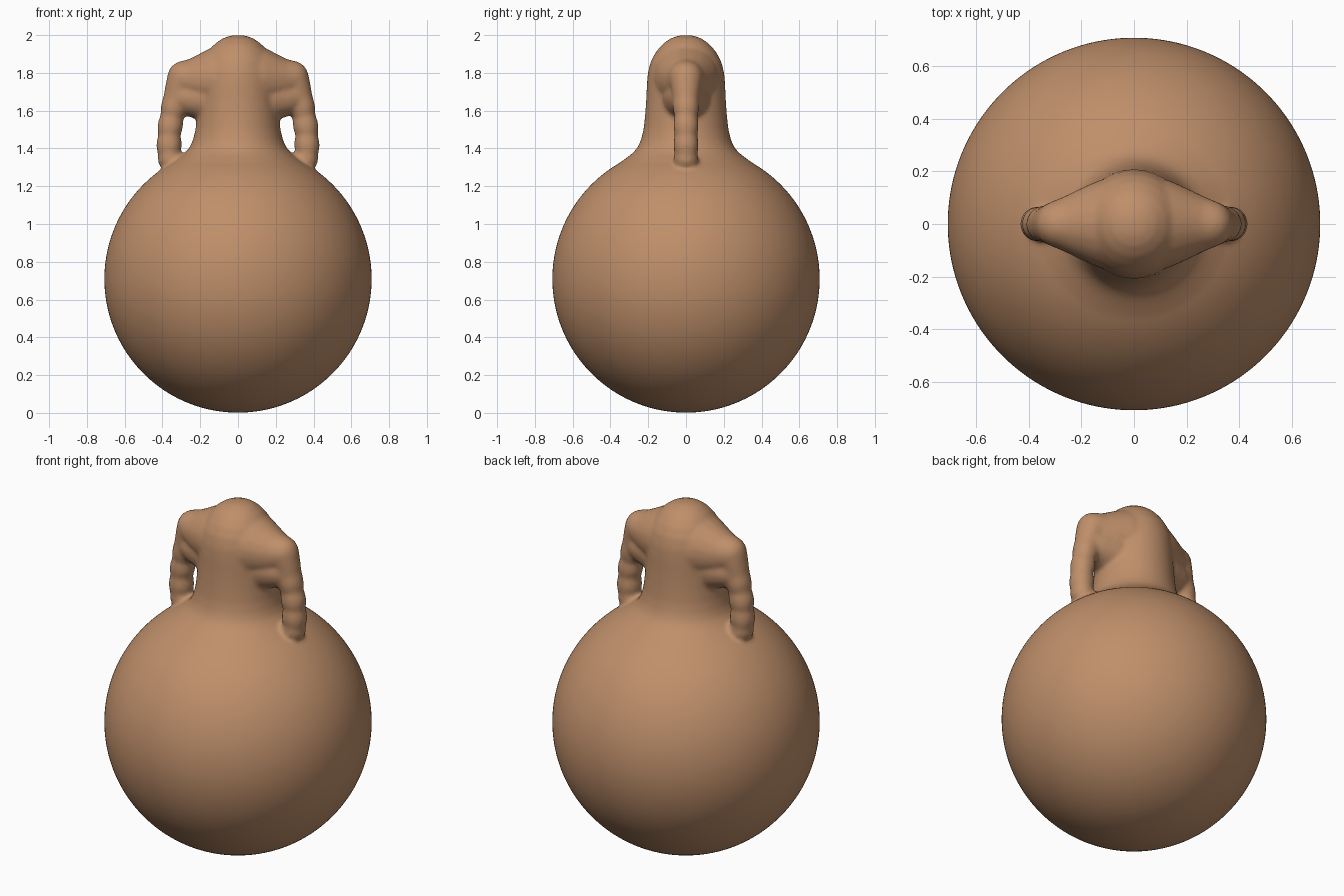
import bpy, bmesh, math
from mathutils import Matrix

if "Cube" in bpy.data.objects:
    bpy.data.objects.remove(bpy.data.objects["Cube"])

clay = bpy.data.materials.new("terracotta clay")
clay.diffuse_color = (0.52, 0.275, 0.145, 1)
clay.use_nodes = True
clay.node_tree.nodes["Principled BSDF"].inputs["Base Color"].default_value = clay.diffuse_color

bm = bmesh.new()

# Round belly and domed neck: one profile turned about z
R, CZ = 0.708, 0.709
profile = [(R * math.sin(a), CZ - R * math.cos(a))
           for a in (math.radians(3 * i) for i in range(51))]
profile += [(0.312, 1.352), (0.283, 1.375), (0.256, 1.405), (0.238, 1.445),
            (0.225, 1.5), (0.217, 1.57), (0.211, 1.65), (0.207, 1.74),
            (0.202, 1.8), (0.187, 1.86), (0.160, 1.91), (0.125, 1.952),
            (0.083, 1.982), (0.042, 1.997), (0, 2.001)]
SEG = 128
top = bm.verts.new((0, 0, profile[-1][1]))
bottom = bm.verts.new((0, 0, profile[0][1]))
rings = [[bm.verts.new((r * math.cos(2 * math.pi * i / SEG),
                        r * math.sin(2 * math.pi * i / SEG), z))
          for i in range(SEG)] for r, z in profile[1:-1]]
for i in range(SEG):
    j = (i + 1) % SEG
    for a, b in zip(rings, rings[1:]):
        bm.faces.new((a[i], a[j], b[j], b[i]))
    bm.faces.new((bottom, rings[0][j], rings[0][i]))
    bm.faces.new((top, rings[-1][i], rings[-1][j]))


def sweep(path, side, steps=6):
    """Overlapping balls along a path of (x, z, radius)."""
    for p, q in zip(path, path[1:]):
        for s in range(steps + 1):
            x, z, r = (u + (v - u) * s / steps for u, v in zip(p, q))
            if z < 1.64:                      # knuckled lower handle
                r += 0.004 * math.cos((z - 1.42) * 2 * math.pi / 0.1)
            bmesh.ops.create_icosphere(
                bm, subdivisions=3, radius=r,
                matrix=Matrix.Translation((side * x, 0, z)))


# Shoulders, webs under them, and drooping handles on both sides
for side in (-1, 1):
    sweep([(0.08, 1.77, 0.175), (0.16, 1.765, 0.142), (0.22, 1.765, 0.115),
           (0.285, 1.775, 0.09), (0.30, 1.74, 0.083), (0.318, 1.69, 0.074),
           (0.343, 1.6, 0.066), (0.362, 1.5, 0.064), (0.366, 1.4, 0.064),
           (0.36, 1.345, 0.066)], side)
    sweep([(0.17, 1.67, 0.125), (0.245, 1.67, 0.102), (0.30, 1.67, 0.08)], side)

mesh = bpy.data.meshes.new("jug")
bm.normal_update()
bm.to_mesh(mesh)
bm.free()
mesh.materials.append(clay)
jug = bpy.data.objects.new("jug", mesh)
bpy.context.collection.objects.link(jug)

# Fuse everything into one soft clay skin
remesh = jug.modifiers.new("fuse", 'REMESH')
remesh.mode = 'VOXEL'
remesh.voxel_size = 0.012
remesh.use_smooth_shade = True
soften = jug.modifiers.new("soften", 'SMOOTH')
soften.factor = 0.5
soften.iterations = 8
